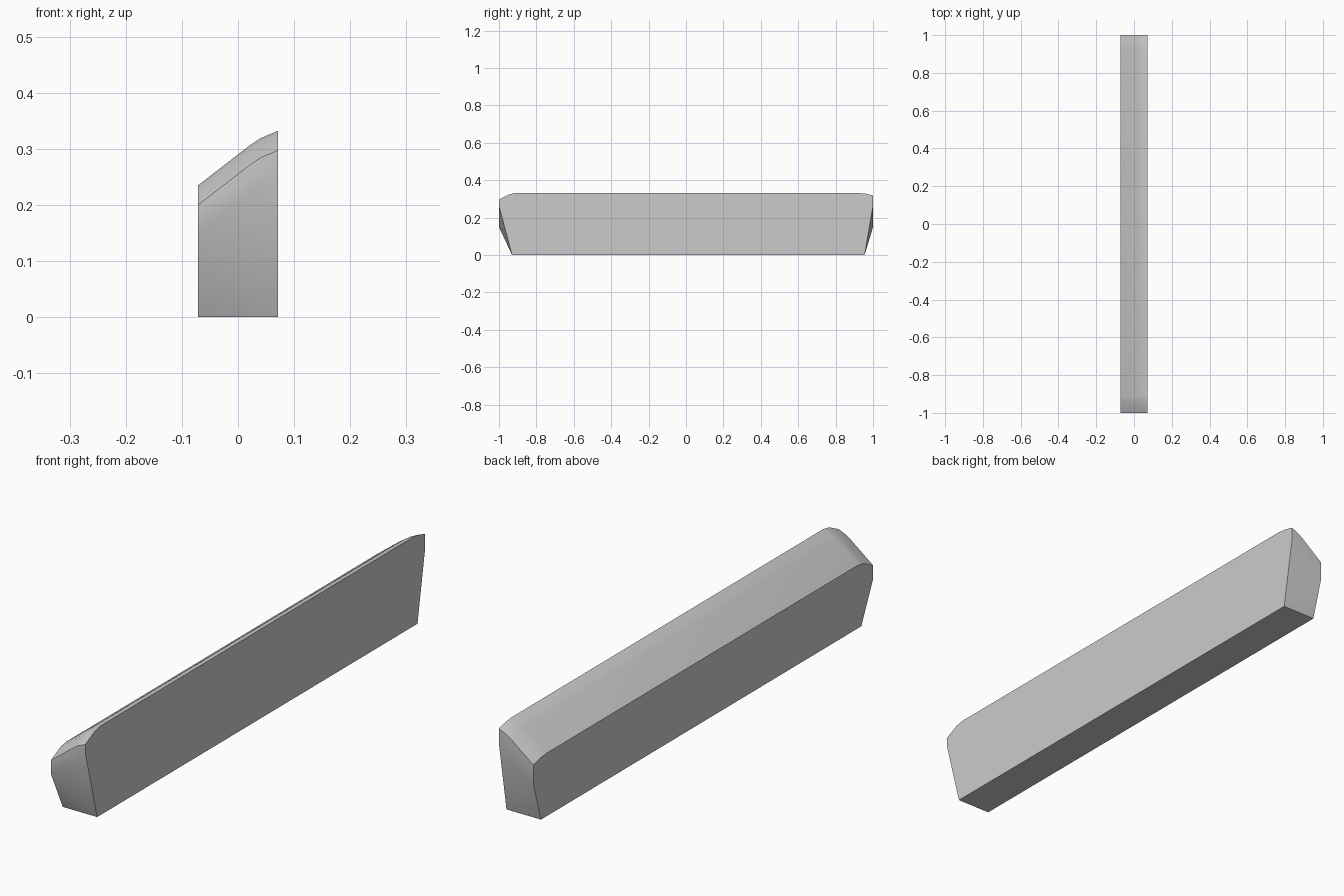
import bpy, bmesh

if "Cube" in bpy.data.objects:
    bpy.data.objects.remove(bpy.data.objects["Cube"])

W = 0.071
# sloping top profile (x, z) and how far it drops along the length (y, drop)
TOP = [(-W, 0.235), (0.022, 0.307), (0.040, 0.319), (W, 0.332)]
STATIONS = [(-1, 0.035), (-0.945, 0.007), (-0.91, 0),
            (0.92, 0), (0.96, 0.004), (1, 0.014)]

bm = bmesh.new()
grid = [[bm.verts.new((x, y, z - d)) for x, z in TOP] for y, d in STATIONS]

# rounded top surface
for a, b in zip(grid, grid[1:]):
    for i in range(len(TOP) - 1):
        bm.faces.new((a[i], a[i + 1], b[i + 1], b[i])).smooth = True

# undercut ends: a short upright band over two bevelled triangles
ends = []
for row, y, foot_y in ((grid[0], -1, -0.93), (grid[-1], 1, 0.955)):
    left = bm.verts.new((-W, y, 0.15))
    right = bm.verts.new((W, y, 0.264))
    foot_l = bm.verts.new((-W, foot_y, 0))
    foot_r = bm.verts.new((W, foot_y, 0))
    bm.faces.new([left, right] + row[::-1])
    bm.faces.new((left, foot_l, foot_r))
    bm.faces.new((left, foot_r, right))
    ends.append((left, right, foot_l, foot_r))

# flat sides and underside
(fl, fr, ffl, ffr), (bl, br, bfl, bfr) = ends
bm.faces.new([r[0] for r in grid] + [bl, bfl, ffl, fl])
bm.faces.new([r[-1] for r in grid] + [br, bfr, ffr, fr])
bm.faces.new((ffl, ffr, bfr, bfl))

bmesh.ops.recalc_face_normals(bm, faces=bm.faces)
mesh = bpy.data.meshes.new("kerb_block")
bm.to_mesh(mesh)
bm.free()
block = bpy.data.objects.new("kerb_block", mesh)
bpy.context.collection.objects.link(block)

# smooth top, crisp edges elsewhere
bpy.context.view_layer.objects.active = block
block.select_set(True)
bpy.ops.object.shade_smooth_by_angle(angle=0.4)
